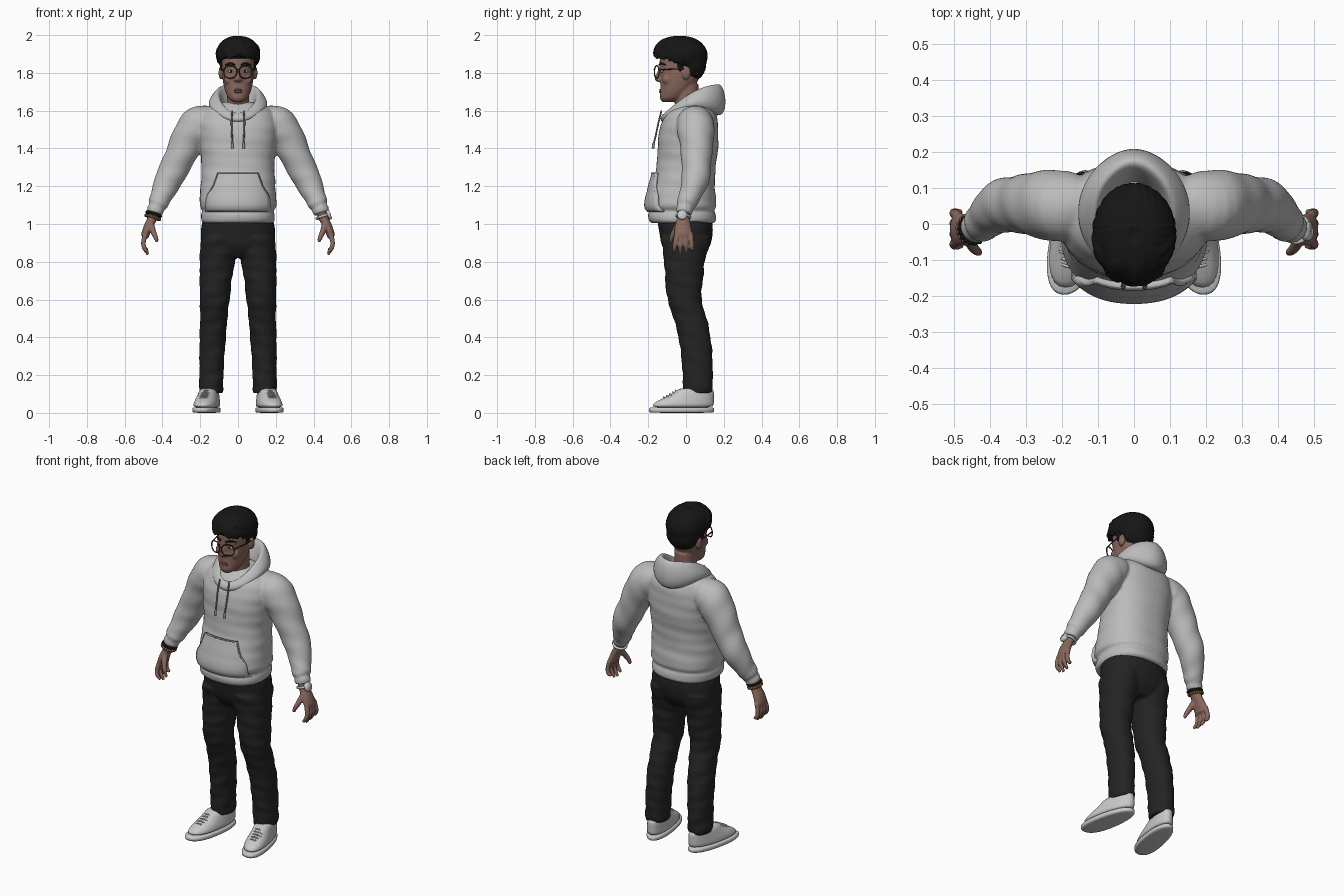
import bpy, bmesh, math, random
from mathutils import Vector, Matrix

random.seed(4)
if "Cube" in bpy.data.objects:
    bpy.data.objects.remove(bpy.data.objects["Cube"])


def material(name, *rgb):
    m = bpy.data.materials.new(name)
    m.use_nodes = True
    m.diffuse_color = (*rgb, 1)
    m.node_tree.nodes["Principled BSDF"].inputs["Base Color"].default_value = (*rgb, 1)
    return m


fleece = material("light grey fleece", .5, .5, .5)
stitch = material("grey stitching", .28, .28, .28)
leather = material("off white leather", .58, .58, .57)
denim = material("black denim", .017, .017, .018)
black = material("black hair", .008, .008, .008)
skin = material("skin", .25, .14, .11)
lip = material("lip", .19, .09, .075)
frame = material("dark brown frame", .05, .025, .02)
silver = material("silver", .6, .6, .6)
wood = material("wooden bead", .2, .1, .05)


# Helpers
def curve(rows, steps=6):
    """Smooth interpolation through rows of numbers."""
    out = []
    for i in range(len(rows) - 1):
        quad = (rows[max(i - 1, 0)], rows[i], rows[i + 1], rows[min(i + 2, len(rows) - 1)])
        for s in range(steps):
            t = s / steps
            out.append([.5 * (2 * b + (c - a) * t + (2 * a - 5 * b + 4 * c - d) * t * t
                        + (3 * b - a - 3 * c + d) * t ** 3) for a, b, c, d in zip(*quad)])
    return out + [list(rows[-1])]


def loft(bm, rings, loop=False):
    vs = [[bm.verts.new(p) for p in ring] for ring in rings]
    n = len(vs[0])
    for k in range(len(vs) - (not loop)):
        a, b = vs[k], vs[(k + 1) % len(vs)]
        for i in range(n):
            j = (i + 1) % n
            bm.faces.new((a[i], a[j], b[j], b[i]))
    if not loop:
        bm.faces.new(vs[0][::-1])
        bm.faces.new(vs[-1])


def power(v, p):
    return math.copysign(abs(v) ** (2 / p), v)


def angles(n):
    return [math.tau * i / n for i in range(n)]


def stack(bm, rows, p=2, fold=0, n=32):
    """Horizontal rings: z, x, y, x radius, y radius."""
    rings = []
    for z, x, y, rx, ry in curve(rows):
        rings.append([])
        for a in angles(n):
            k = 1 + fold * math.sin(70 * z + 2 * a) * math.cos(23 * z - a)
            rings[-1].append((x + k * rx * power(math.cos(a), p), y + k * ry * power(math.sin(a), p), z))
    loft(bm, rings)


def tube(bm, rows, n=12, steps=5, fold=0):
    """Round sweep along x, y, z, radius."""
    pts = curve(rows, steps)
    pos = [Vector(q[:3]) for q in pts]
    rings, u = [], None
    for i, q in enumerate(pts):
        t = (pos[min(i + 1, len(pos) - 1)] - pos[max(i - 1, 0)]).normalized()
        u = t.orthogonal().normalized() if u is None else (u - t * u.dot(t)).normalized()
        v = t.cross(u)
        rings.append([pos[i] + (u * math.cos(a) + v * math.sin(a)) * q[3]
                      * (1 + fold * math.sin(i * 1.1 + 2 * a)) for a in angles(n)])
    loft(bm, rings)


def blob(bm, place, size):
    m = Matrix.Translation(place) @ Matrix.Diagonal((*size, 1))
    bmesh.ops.create_uvsphere(bm, u_segments=20, v_segments=12, radius=1, matrix=m)


def mirror(bm):
    new = bmesh.ops.duplicate(bm, geom=bm.verts[:] + bm.edges[:] + bm.faces[:])["geom"]
    for v in new:
        if isinstance(v, bmesh.types.BMVert):
            v.co.x *= -1


def finish(name, bm, mat, voxel=0, relax=0, subdiv=0):
    bmesh.ops.recalc_face_normals(bm, faces=bm.faces[:])
    me = bpy.data.meshes.new(name)
    bm.to_mesh(me)
    bm.free()
    me.materials.append(mat)
    me.shade_smooth()
    ob = bpy.data.objects.new(name, me)
    bpy.context.scene.collection.objects.link(ob)
    if voxel:
        r = ob.modifiers.new("blend", 'REMESH')
        r.mode, r.voxel_size, r.use_smooth_shade = 'VOXEL', voxel, True
    if relax:
        s = ob.modifiers.new("relax", 'SMOOTH')
        s.factor, s.iterations = .5, relax
    if subdiv:
        s = ob.modifiers.new("round", 'SUBSURF')
        s.levels = s.render_levels = subdiv
    return ob


# Hoodie body and sleeves
torso = [(1.005, 0, -.02, .183, .165), (1.02, 0, -.02, .194, .178), (1.055, 0, -.02, .194, .178),
         (1.068, 0, -.02, .186, .168), (1.1, 0, -.022, .203, .182), (1.2, 0, -.015, .198, .168),
         (1.3, 0, 0, .193, .157), (1.4, 0, .01, .2, .16), (1.5, 0, .015, .21, .155),
         (1.58, 0, .025, .195, .135), (1.625, 0, .03, .15, .1), (1.645, 0, .03, .09, .07)]
bm = bmesh.new()
tube(bm, [(.13, .05, 1.545, .08), (.205, .05, 1.525, .1), (.262, .055, 1.45, .092), (.315, .055, 1.34, .08),
          (.365, .05, 1.24, .074), (.405, .02, 1.15, .058), (.425, 0, 1.105, .052), (.43, -.003, 1.095, .042),
          (.437, -.008, 1.075, .045), (.443, -.012, 1.055, .041)], n=28, fold=.022)
mirror(bm)
stack(bm, torso, 2.3, .012, 48)
finish("hoodie", bm, fleece, .008, 3)

# Hood: x radius, then y and z at front, and z at side, y and z at back
section = [(.075, -.07, 1.56, 1.59, .09, 1.6), (.086, -.085, 1.575, 1.64, .125, 1.68),
           (.102, -.1, 1.59, 1.705, .157, 1.755), (.128, -.12, 1.585, 1.69, .192, 1.725),
           (.163, -.14, 1.56, 1.645, .208, 1.635), (.148, -.128, 1.53, 1.605, .185, 1.555)]
bm = bmesh.new()
rings = []
for a in angles(36):
    c = math.cos(a)
    rings.append([(rx * math.sin(a), (yf + yb) / 2 + (yf - yb) / 2 * c + .008 * max(0, -c) ** 8,
                   zs + (zf - zb) / 2 * c + ((zf + zb) / 2 - zs) * c * c)
                  for rx, yf, zf, zs, yb, zb in section])
loft(bm, rings, True)
finish("hood", bm, fleece, subdiv=2)

# Front pocket following the torso
body = curve(torso, 12)


def chest(x, z):
    _, _, y, rx, ry = min(body, key=lambda r: abs(r[0] - z))
    return y - ry * max(0, 1 - abs(x / rx) ** 2.3) ** (1 / 2.3)


edge = curve([(1.27, .105), (1.2, .13), (1.14, .162), (1.07, .168)], 4)
bm = bmesh.new()
grid = [[bm.verts.new((w * k / 8, chest(w * k / 8, z) - .008, z)) for k in range(-8, 9)] for z, w in edge]
for a, b in zip(grid, grid[1:]):
    for i in range(16):
        bm.faces.new((a[i], a[i + 1], b[i + 1], b[i]))
pocket = finish("pocket", bm, fleece)
s = pocket.modifiers.new("thickness", 'SOLIDIFY')
s.thickness, s.offset = .02, 0
bm = bmesh.new()
top, width = edge[0]
rim = [(-w, z) for z, w in edge[::-1]] + [(width * k / 6, top) for k in range(-5, 6)] + [(w, z) for z, w in edge]
tube(bm, [(x, chest(x, z) - .018, z, .0025) for x, z in rim], n=6, steps=1)
finish("pocket_seam", bm, stitch)

# Drawstrings
bm = bmesh.new()
tube(bm, [(.03, -.13, 1.6, .0045), (.034, -.145, 1.54, .0045), (.032, -.16, 1.47, .0045),
          (.03, -.17, 1.43, .0045), (.03, -.172, 1.425, .007), (.03, -.175, 1.4, .007)], n=8)
mirror(bm)
finish("drawstrings", bm, stitch)

# Jeans
bm = bmesh.new()
stack(bm, [(.93, .098, 0, .099, .135), (.8, .11, -.008, .093, .108), (.7, .118, -.01, .085, .1),
           (.6, .123, -.008, .079, .09), (.5, .128, .022, .072, .088), (.4, .134, .045, .07, .085),
           (.3, .138, .057, .066, .083), (.2, .141, .062, .064, .08), (.13, .142, .063, .064, .079),
           (.105, .142, .063, .06, .075)], 2.1, .04)
mirror(bm)
stack(bm, [(1.04, 0, -.01, .182, .145), (.96, 0, 0, .197, .142), (.88, 0, 0, .18, .125), (.82, 0, 0, .09, .08)], 2.3)
finish("jeans", bm, denim, .009, 3)


# Shoes: z, toe y, heel y, half width
def shoe(name, rows, mat):
    bm = bmesh.new()
    rings = []
    for z, f, b, w in rows:
        rings.append([])
        for a in angles(28):
            y = (f + b) / 2 + (f - b) / 2 * power(math.cos(a), 2.3)
            x = w * power(math.sin(a), 2.3) * (1 + .1 * math.cos(a))
            rings[-1].append((.15 + x + (.06 - y) * .17, y, z))
    loft(bm, rings)
    mirror(bm)
    finish(name, bm, mat, subdiv=1)


shoe("shoe_soles", [(0, -.19, .146, .062), (.004, -.198, .151, .067), (.026, -.198, .151, .068),
                    (.03, -.193, .147, .063)], leather)
shoe("shoe_uppers", [(.025, -.187, .146, .063), (.045, -.178, .148, .064), (.065, -.15, .149, .06),
                     (.085, -.105, .149, .055), (.105, -.068, .149, .05), (.135, -.04, .145, .044)], leather)
bm = bmesh.new()
for i in range(5):
    y, z = -.118 + .016 * i, .083 + .009 * i
    x = .15 + (.06 - y) * .17
    tube(bm, [(x - .032, y + .012, z - .012, .004), (x, y, z, .004), (x + .032, y + .012, z - .012, .004)], n=6)
mirror(bm)
finish("shoe_laces", bm, leather)

# Hands
bm = bmesh.new()
stack(bm, [(1.08, .438, -.01, .03, .033), (1.03, .453, -.014, .028, .034), (.99, .473, -.016, .026, .042),
           (.95, .488, -.014, .023, .047), (.925, .491, -.012, .016, .042)])
for i, tip in enumerate((.85, .837, .842, .865)):
    y = -.047 + .024 * i
    tube(bm, [(.49, y, .95, .0135), (.501, y * 1.2, .9, .0125), (.494, y * 1.3, .87, .0115), (.476, y * 1.25, tip, .008)])
tube(bm, [(.462, -.035, 1.0, .018), (.447, -.064, .955, .015), (.434, -.077, .925, .012), (.428, -.079, .905, .008)])
mirror(bm)
finish("hands", bm, skin, .005, 2)

# Bracelets on the right wrist, watch on the left
axis = Vector((.3, -.1, -.95)).normalized()
u = axis.orthogonal().normalized()
v = axis.cross(u)
for name, mat, x, z in (("dark_bracelet", black, -.446, 1.052), ("wooden_bracelet", wood, -.452, 1.035)):
    bm = bmesh.new()
    for a in angles(18):
        p = (u * math.cos(a) + v * math.sin(a)) * .038
        blob(bm, (x - p.x, p.y - .014, z + p.z), (.008,) * 3)
    finish(name, bm, mat)
bm = bmesh.new()
band = [Vector((.451, -.014, 1.04)) + (u * math.cos(a) + v * math.sin(a)) * .036 for a in angles(24)]
tube(bm, [(*p, .007) for p in band + band[:1]], n=8, steps=1)
tube(bm, [(.474, -.02, 1.046, .026), (.482, -.02, 1.049, .027), (.49, -.02, 1.052, .024)], n=24, steps=2)
finish("watch", bm, silver)

# Head, neck, nose and ears
bm = bmesh.new()
blob(bm, (.09, .002, 1.8), (.013, .024, .036))
blob(bm, (.013, -.143, 1.765), (.011, .014, .01))
blob(bm, (.045, -.1, 1.765), (.03, .025, .03))
tube(bm, [(.012, -.132, 1.835, .011), (.06, -.107, 1.838, .01)])
mirror(bm)
stack(bm, [(1.645, 0, -.098, .022, .026), (1.665, 0, -.078, .05, .06), (1.7, 0, -.06, .067, .077),
           (1.74, 0, -.042, .077, .094), (1.78, 0, -.032, .083, .104), (1.83, 0, -.03, .086, .11),
           (1.88, 0, -.03, .086, .108), (1.93, 0, -.03, .075, .095), (1.965, 0, -.03, .04, .05)], 2.1)
stack(bm, [(1.55, 0, .02, .07, .07), (1.64, 0, .005, .06, .064), (1.74, 0, 0, .06, .066)])
tube(bm, [(0, -.13, 1.83, .009), (0, -.145, 1.795, .011), (0, -.154, 1.77, .013), (0, -.145, 1.755, .008)])
blob(bm, (0, -.108, 1.668), (.03, .028, .02))
finish("head", bm, skin, .006, 3)

# Lips, eyes and brows
bm = bmesh.new()
for z, r in ((1.709, .005), (1.7, .006)):
    tube(bm, [(-.027, -.124, z, .002), (-.012, -.135, z, r), (.012, -.135, z, r), (.027, -.124, z, .002)])
finish("lips", bm, lip)
for name, mat, size, y in (("eyes", silver, (.015, .008, .007), -.126), ("irises", black, (.006, .004, .0065), -.132)):
    bm = bmesh.new()
    blob(bm, (.037, y, 1.808), size)
    mirror(bm)
    finish(name, bm, mat)
bm = bmesh.new()
tube(bm, [(.016, -.143, 1.842, .004), (.04, -.131, 1.85, .006), (.066, -.109, 1.842, .003)])
mirror(bm)
finish("eyebrows", bm, black)

# Glasses
bm = bmesh.new()
lens = [(.041 + .034 * power(math.cos(a), 2.4), -.155 + .012 * math.cos(a), 1.805 + .033 * power(math.sin(a), 2.4))
        for a in angles(28)]
tube(bm, [(*p, .0035) for p in lens + lens[:1]], n=8, steps=1)
tube(bm, [(.075, -.143, 1.815, .0035), (.092, -.07, 1.82, .003), (.096, .005, 1.82, .003), (.094, .02, 1.8, .003)], n=8)
tube(bm, [(0, -.17, 1.818, .003), (.009, -.167, 1.814, .003)], n=8)
mirror(bm)
finish("glasses", bm, frame)

# Wavy hair: scalp volumes, then strands sweeping from the crown
bm = bmesh.new()
blob(bm, (.085, -.03, 1.845), (.009, .018, .04))
mirror(bm)
blob(bm, (0, -.03, 1.915), (.103, .128, .075))
blob(bm, (0, .03, 1.85), (.098, .078, .095))


def strand(phi, start, end, lift, r, twist):
    rows = []
    for k in range(7):
        t = k / 6
        th, ph = start + (end - start) * t, phi + twist * t + .08 * math.sin(7 * t + phi * 3)
        rows.append((lift * .105 * math.sin(th) * math.cos(ph), -.03 + lift * .13 * math.sin(th) * math.sin(ph),
                     1.885 + lift * .1 * math.cos(th), r * (.5 + .6 * math.sin(math.pi * (.15 + .8 * t)))))
    tube(bm, rows, n=8, steps=3)


for a in angles(30):
    strand(a, .15, 1.9 + .4 * math.sin(a + .5) + random.uniform(-.08, .12), 1, .016, .5)
for i in range(16):
    phi = -math.pi / 2 + random.uniform(-1.3, 1.3)
    strand(phi, random.uniform(.4, .8), random.uniform(1.35, 1.65), 1.04, .016, random.choice((-.7, .8)))
finish("hair", bm, black, .006, 1)
